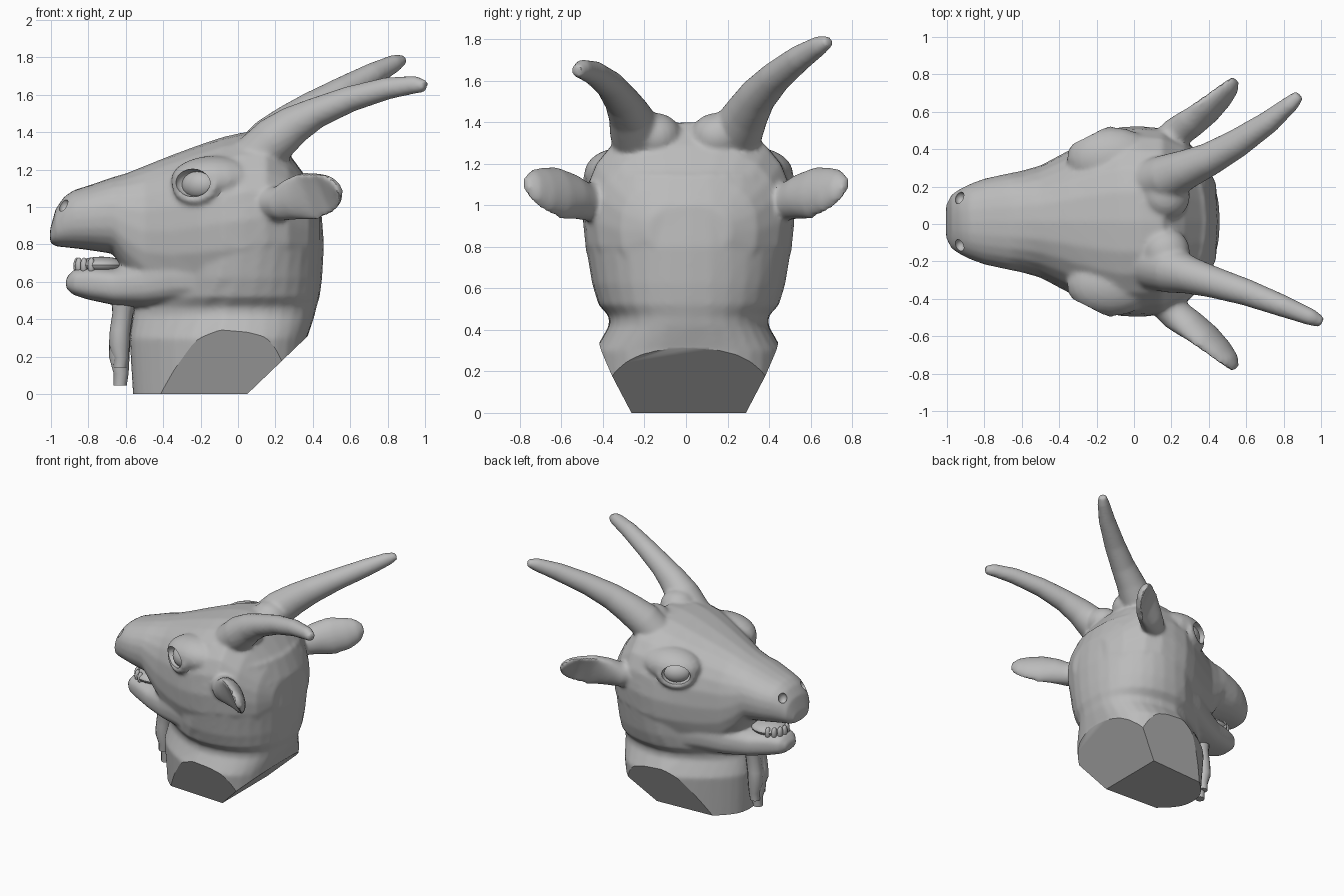
import bpy, bmesh, math
from mathutils import Vector, Matrix

cube = bpy.data.objects.get("Cube")
if cube:
    bpy.data.objects.remove(cube)

grey = bpy.data.materials.new("plain_grey")
grey.use_nodes = True
grey.diffuse_color = (0.5, 0.5, 0.5, 1)
grey.node_tree.nodes["Principled BSDF"].inputs["Base Color"].default_value = (0.5, 0.5, 0.5, 1)

MID = 0.013  # the head leans slightly to its left


def ring(c, u, v, p=2.0, n=24, dent=1.0):
    """Superellipse ring; dent below 1 pushes the +u side inwards."""
    pts = []
    for i in range(n):
        a = 2 * math.pi * i / n
        cu = math.copysign(abs(math.cos(a)) ** (2 / p), math.cos(a))
        cv = math.copysign(abs(math.sin(a)) ** (2 / p), math.sin(a))
        pts.append(Vector(c) + u * (cu * dent if cu > 0 else cu) + v * cv)
    return pts


def loft(bm, rings):
    loops = [[bm.verts.new(p) for p in r] for r in rings]
    n = len(loops[0])
    faces = [bm.faces.new((a[i], a[(i + 1) % n], b[(i + 1) % n], b[i]))
             for a, b in zip(loops, loops[1:]) for i in range(n)]
    faces += [bm.faces.new(loops[0]), bm.faces.new(loops[-1])]
    bmesh.ops.recalc_face_normals(bm, faces=faces)


def loft_x(bm, stations, p):
    """Sections across x: x, bottom, top, half width."""
    loft(bm, [ring((x, MID, (lo + hi) / 2), Vector((0, w, 0)),
                   Vector((0, 0, (hi - lo) / 2)), p) for x, lo, hi, w in stations])


def loft_path(bm, stations, roll=0.0):
    """Sections along a path: centre, outward radius, upward radius, dent; roll turns +u down."""
    cs = [Vector(s[0]) for s in stations]
    rings = []
    for i, (c, a, b, dent) in enumerate(stations):
        t = (cs[min(i + 1, len(cs) - 1)] - cs[max(i - 1, 0)]).normalized()
        u = t.cross(Vector((0, 0, 1))).normalized()
        if u.y * cs[-1].y < 0:
            u = -u
        v = t.cross(u).normalized()
        if v.z < 0:
            v = -v
        u, v = u * math.cos(roll) - v * math.sin(roll), v * math.cos(roll) + u * math.sin(roll)
        rings.append(ring(c, u * a, v * b, 2, 20, dent))
    loft(bm, rings)


def ball(bm, loc, size, rot=Matrix()):
    m = Matrix.Translation(loc) @ rot @ Matrix.Diagonal((*size, 1))
    bmesh.ops.create_uvsphere(bm, u_segments=20, v_segments=12, radius=1, matrix=m)


def make(name, bm, smooth=True):
    me = bpy.data.meshes.new(name)
    bm.to_mesh(me)
    bm.free()
    ob = bpy.data.objects.new(name, me)
    bpy.context.collection.objects.link(ob)
    me.materials.append(grey)
    if smooth:
        bpy.ops.object.select_all(action='DESELECT')
        ob.select_set(True)
        bpy.context.view_layer.objects.active = ob
        bpy.ops.object.shade_smooth_by_angle(angle=math.radians(32))
    return ob


def eye_frame(s):
    """Eye centre, view direction and rotation for one side."""
    look = Vector((-.48, s * .86, .14)).normalized()
    return Vector((-.225, MID + s * .425, 1.125)), look, look.to_track_quat('Z', 'Y').to_matrix().to_4x4()


bm = bmesh.new()
# Skull and upper muzzle
loft_x(bm, [(-1.005, .81, .88, .09), (-.975, .79, .99, .145), (-.93, .785, 1.055, .175),
            (-.88, .78, 1.09, .2), (-.8, .77, 1.115, .23), (-.67, .75, 1.16, .258),
            (-.6, .64, 1.18, .272), (-.5, .52, 1.22, .3), (-.35, .47, 1.28, .38),
            (-.2, .46, 1.335, .46), (-.08, .46, 1.375, .505), (.03, .46, 1.4, .51),
            (.15, .5, 1.4, .5), (.27, .55, 1.29, .445), (.38, .62, 1.14, .33),
            (.44, .75, 1, .2)], 2.35)
# Lower jaw
loft_x(bm, [(-.92, .565, .62, .06), (-.88, .53, .665, .105), (-.8, .505, .68, .14),
            (-.66, .475, .675, .195), (-.5, .46, .72, .27), (-.35, .46, .8, .345),
            (-.2, .46, .8, .4)], 2.8)
# Neck and back of the head, sections up z: z, front, back, half width, squareness, front taper
neck = [(-.03, -.56, .34, .44, 2.8, .5), (.3, -.58, .37, .455, 2.8, .45),
        (.42, -.56, .41, .385, 2.5, .45), (.465, -.55, .42, .385, 2.4, .4),
        (.52, -.5, .437, .435, 2.3, .3), (.62, -.45, .45, .465, 2.2, .2),
        (.8, -.4, .46, .495, 2.15, .1), (1, -.35, .445, .505, 2.15, 0),
        (1.15, -.2, .385, .44, 2.15, 0)]
rings = []
for z, a, b, w, p, taper in neck:
    pts = ring(((a + b) / 2, 0, z), Vector(((b - a) / 2, 0, 0)), Vector((0, w, 0)), p, 32)
    rings.append([Vector((q.x, MID + q.y * (1 - taper * max(0, -.1 - q.x) / .45), z)) for q in pts])
loft(bm, rings)
# Horns, the left one steeper than the right
loft_path(bm, [((.09, -.21, 1.26), .14, .13, 1), ((.2, -.245, 1.365), .125, .125, 1),
               ((.3, -.275, 1.44), .1, .105, 1), ((.42, -.31, 1.505), .085, .083, 1),
               ((.6, -.365, 1.578), .072, .07, 1), ((.8, -.44, 1.635), .059, .06, 1),
               ((.95, -.5, 1.655), .045, .048, 1), ((1.005, -.525, 1.645), .03, .032, 1)])
loft_path(bm, [((.09, .21, 1.26), .14, .13, 1), ((.185, .25, 1.365), .125, .125, 1),
               ((.285, .295, 1.445), .105, .11, 1), ((.4, .345, 1.525), .09, .095, 1),
               ((.55, .43, 1.615), .078, .078, 1), ((.72, .545, 1.707), .062, .065, 1),
               ((.84, .645, 1.77), .045, .048, 1), ((.885, .69, 1.79), .03, .027, 1)])
for s in (-1, 1):
    # Ridge joining each horn to the crown
    ball(bm, (.17, s * .15, 1.33), (.13, .13, .115))
    # Cupped ears opening outwards and down
    loft_path(bm, [((.13, s * .38, 1.01), .09, .09, 1), ((.23, s * .49, 1.02), .085, .095, 1),
                   ((.29, s * .55, 1.04), .095, .115, .6), ((.37, s * .625, 1.055), .095, .135, .05),
                   ((.45, s * .695, 1.07), .08, .12, -.1), ((.51, s * .745, 1.09), .055, .085, .2),
                   ((.54, s * .775, 1.1), .025, .035, .8)], math.radians(22))
    # Brow bulge and eyelids
    ball(bm, (-.12, MID + s * .335, 1.145), (.24, .17, .13))
    centre, look, rot = eye_frame(s)
    frame = Matrix.Translation(centre) @ rot
    lid = []
    for i in range(24):
        a = 2 * math.pi * i / 24
        out = Vector((math.cos(a), math.sin(a), 0))
        hub = Vector((out.x * .12, out.y * .09, 0))
        lid.append([bm.verts.new(frame @ p)
                    for p in ring(hub, out * .025, Vector((0, 0, .028)), 2, 8)])
    faces = [bm.faces.new((lid[i - 1][j - 1], lid[i][j - 1], lid[i][j], lid[i - 1][j]))
             for i in range(24) for j in range(8)]
    bmesh.ops.recalc_face_normals(bm, faces=faces)
raw = make("head_source", bm, False)

# Nostril and eye socket cutters
bm = bmesh.new()
for s in (-1, 1):
    ball(bm, (-.93, MID + s * .125, 1.005), (.03, .035, .04))
    centre, look, rot = eye_frame(s)
    ball(bm, centre + look * .03, (.104, .075, .07), rot)
cutter = make("hollow_cutter", bm, False)
cutter.hide_render = True

# Blend the parts into one skin
m = raw.modifiers.new("blend", 'REMESH')
m.mode = 'VOXEL'
m.voxel_size = .013
m = raw.modifiers.new("soften", 'SMOOTH')
m.factor = .5
m.iterations = 8
m = raw.modifiers.new("hollows", 'BOOLEAN')
m.operation = 'DIFFERENCE'
m.object = cutter
bpy.context.view_layer.update()
bm = bmesh.new()
bm.from_mesh(raw.evaluated_get(bpy.context.evaluated_depsgraph_get()).to_mesh())
for ob in (raw, cutter):
    bpy.data.objects.remove(ob)

# Flat cuts under the neck: sides, back, base
cuts = [((.05, MID - .285, .02), (-.05, -.9, -.42)), ((.05, MID + .285, .02), (-.05, .9, -.42)),
        ((.07, 0, .02), (.69, 0, -.72)), ((0, 0, 0), (0, 0, -1))]
for co, no in cuts:
    low = [g for seq in (bm.verts, bm.edges, bm.faces) for g in seq
           if all(v.co.z < .45 for v in (getattr(g, "verts", None) or [g]))]
    bmesh.ops.bisect_plane(bm, geom=low, plane_co=co, plane_no=Vector(no).normalized(), clear_outer=True)
    bmesh.ops.holes_fill(bm, edges=[e for e in bm.edges if e.is_boundary], sides=0)
bmesh.ops.recalc_face_normals(bm, faces=bm.faces)
for f in bm.faces:
    f.material_index = 0
make("head", bm)

# Eyeballs
for s, side in ((-1, "right"), (1, "left")):
    bm = bmesh.new()
    centre, look, rot = eye_frame(s)
    ball(bm, centre - look * .045, (.105, .08, .075), rot)
    make(side + "_eye", bm)

# Beard of three locks
bm = bmesh.new()
for dy, drop in ((0, 0), (.035, .06), (-.03, .1)):
    rings = [((-.6, .53), .08), ((-.615, .42), .055), ((-.63, .3), .055),
             ((-.635, .2), .055), ((-.625, .11), .04), ((-.63, .045), .035)]
    loft(bm, [ring((x, MID + dy, z + drop * (.53 - z) * 2), Vector((r, 0, 0)), Vector((0, r, 0)), 2, 12)
              for (x, z), r in rings])
make("beard", bm)

# Tongue and lower teeth
bm = bmesh.new()
ball(bm, (-.73, MID, .69), (.13, .13, .045))
make("tongue", bm)
bm = bmesh.new()
for i in range(-3, 4):
    a = i * .42
    ball(bm, (-.75 - .11 * math.cos(a), MID + .1 * math.sin(a), .685), (.02, .024, .045))
make("teeth", bm)
